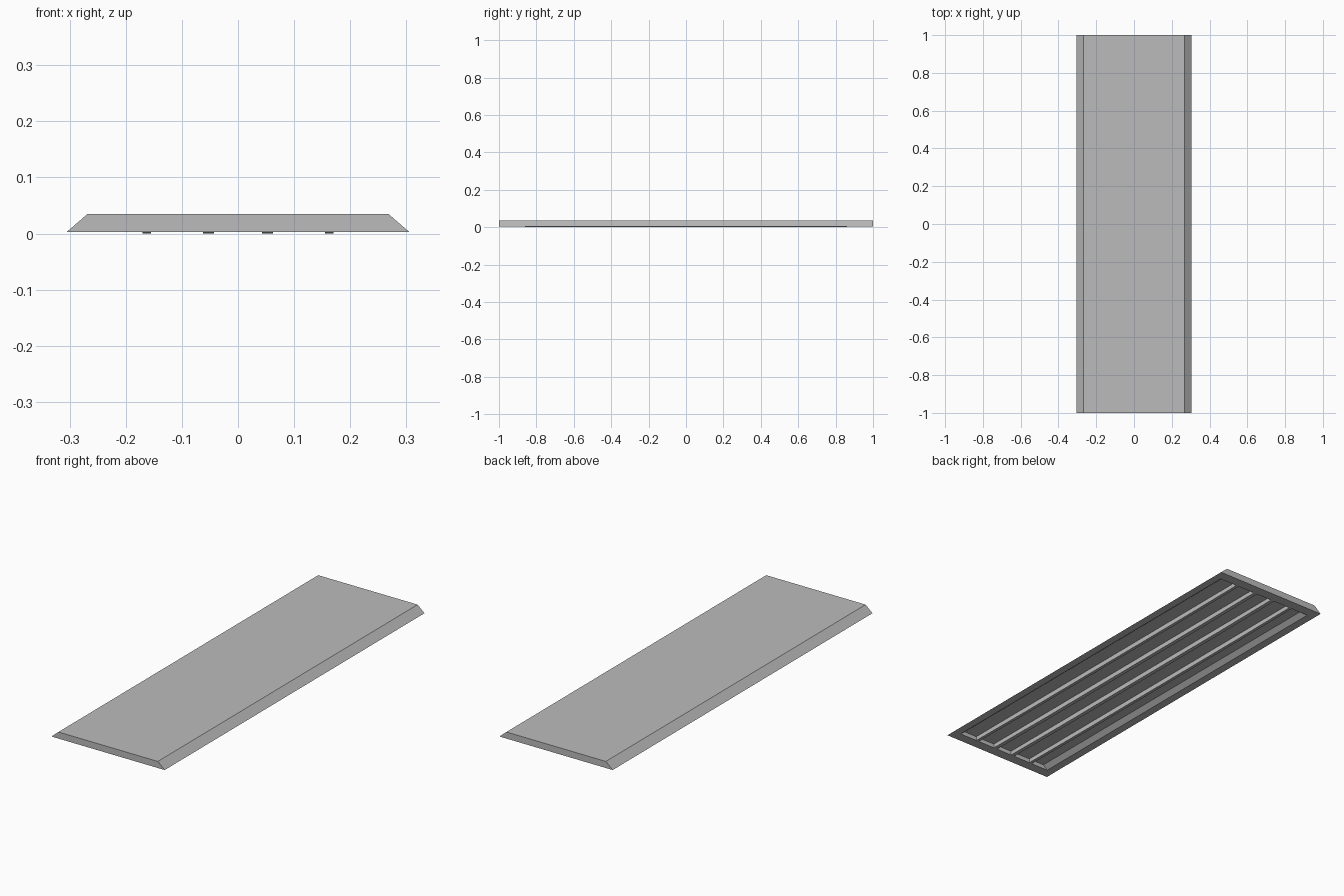
import bpy
import bmesh

cube = bpy.data.objects.get("Cube")
if cube:
    bpy.data.objects.remove(cube, do_unlink=True)

# Plain grey material
GREY = (0.5, 0.5, 0.5, 1.0)
grey = bpy.data.materials.new("plain_grey")
grey.use_nodes = True
grey.diffuse_color = GREY
grey.node_tree.nodes["Principled BSDF"].inputs["Base Color"].default_value = GREY

# Main measurements
EDGE, RIM, TOP_EDGE = 0.305, 0.265, 0.268
BASE, TOP, DEPTH = 0.003, 0.035, 0.02
half = [0.043, 0.062, 0.155, 0.17, RIM, EDGE]
xs = [-x for x in reversed(half)] + half
ys = [-1, -0.95, -0.57, 0.57, 0.95, 1]

# Underside grid, every second column inside the rim becomes a channel
bm = bmesh.new()
grid = [[bm.verts.new((x, y, BASE)) for x in xs] for y in ys]
channels = []
for j in range(len(ys) - 1):
    for i in range(len(xs) - 1):
        face = bm.faces.new((grid[j][i], grid[j + 1][i],
                             grid[j + 1][i + 1], grid[j][i + 1]))
        if i % 2 == 1 and 0 < j < len(ys) - 2:
            channels.append(face)
border = [e for e in bm.edges if e.is_boundary]

# Push the channels up, with sloping outer walls
result = bmesh.ops.extrude_face_region(bm, geom=channels)["geom"]
for v in result:
    if isinstance(v, bmesh.types.BMVert):
        v.co.z += DEPTH
        if abs(v.co.x) > RIM - 0.01:
            v.co.x *= 0.91
bmesh.ops.delete(bm, geom=[f for f in channels if f.is_valid], context="FACES")

# Outer sides: sloped along the length, upright at the ends
result = bmesh.ops.extrude_edge_only(bm, edges=border)["geom"]
for v in result:
    if isinstance(v, bmesh.types.BMVert):
        v.co.z = TOP
        v.co.x = max(-TOP_EDGE, min(TOP_EDGE, v.co.x))

# Flat top
bmesh.ops.contextual_create(
    bm, geom=[e for e in result if isinstance(e, bmesh.types.BMEdge)])

# Ribs sag slightly in the middle of the underside
for v in bm.verts:
    if v.co.z < BASE + 0.001 and abs(v.co.x) < 0.2 and abs(v.co.y) < 0.6:
        v.co.z = 0

bmesh.ops.recalc_face_normals(bm, faces=bm.faces)
mesh = bpy.data.meshes.new("ribbed_plank")
bm.to_mesh(mesh)
bm.free()
mesh.materials.append(grey)
plank = bpy.data.objects.new("ribbed_plank", mesh)
bpy.context.collection.objects.link(plank)
